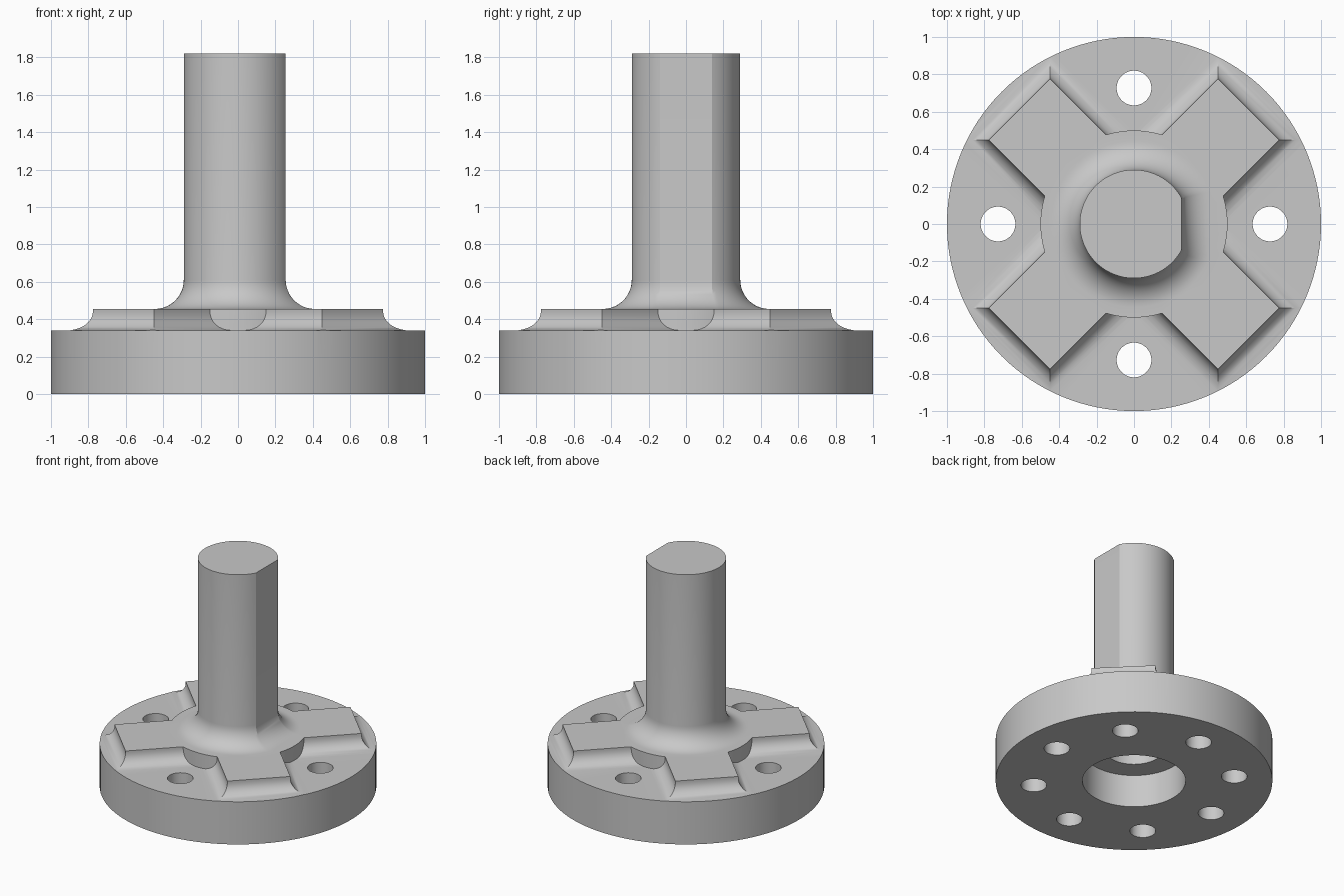
import bpy, bmesh, math
from math import pi, sin, cos

if "Cube" in bpy.data.objects:
    bpy.data.objects.remove(bpy.data.objects["Cube"])

STEEL = bpy.data.materials.new("steel_grey")
STEEL.diffuse_color = (0.58, 0.58, 0.58, 1)
STEEL.use_nodes = True
STEEL.node_tree.nodes["Principled BSDF"].inputs["Base Color"].default_value = STEEL.diffuse_color

FLANGE_TOP, PAD_TOP, SHAFT_TOP = 0.34, 0.455, 1.82


def loft(name, rings):
    """Closed solid through rings of equal point count, listed bottom to top."""
    bm = bmesh.new()
    loops = [[bm.verts.new(p) for p in ring] for ring in rings]
    n = len(loops[0])
    for a, b in zip(loops, loops[1:]):
        for i in range(n):
            j = (i + 1) % n
            bm.faces.new((a[i], a[j], b[j], b[i]))
    bm.faces.new(loops[0][::-1])
    bm.faces.new(loops[-1])
    mesh = bpy.data.meshes.new(name)
    bm.to_mesh(mesh)
    bm.free()
    mesh.materials.append(STEEL)
    obj = bpy.data.objects.new(name, mesh)
    bpy.context.collection.objects.link(obj)
    return obj


def cylinder(name, r, z0, z1, x=0, y=0, n=48):
    return loft(name, [[(x + r * cos(2 * pi * i / n), y + r * sin(2 * pi * i / n), z)
                        for i in range(n)] for z in (z0, z1)])


def boolean(target, tool, operation):
    mod = target.modifiers.new("cut", 'BOOLEAN')
    mod.operation, mod.solver, mod.object = operation, 'EXACT', tool
    bpy.context.view_layer.objects.active = target
    bpy.ops.object.modifier_apply(modifier=mod.name)
    bpy.data.objects.remove(tool)


def fillet(radius, floor, steps):
    """(outward offset, height) pairs of a concave quarter round, bottom to top."""
    return [(radius * (1 - sin(t)), floor + radius * (1 - cos(t)))
            for t in (pi / 2 * k / steps for k in range(steps + 1))]


def beam(name, angle):
    """Bar across the flange with a filleted foot."""
    f = fillet(0.1, FLANGE_TOP, 8)
    levels = [(0.1, 0.2)] + f + [(0.0, PAD_TOP)]
    c, s = cos(angle), sin(angle)
    rings = []
    for o, z in levels:
        a, b = 0.866 + o, 0.231 + o
        rings.append([(x * c - y * s, x * s + y * c, z)
                      for x, y in ((a, b), (-a, b), (-a, -b), (a, -b))])
    return loft(name, rings)


def d_outline(o, z, n=80):
    """Round shaft section with one flat on +x, grown outward by o."""
    r, flat = 0.29 + o, 0.255 + o
    t0 = math.acos(flat / r)
    return [(r * cos(t), r * sin(t), z)
            for t in (t0 + (2 * pi - 2 * t0) * i / n for i in range(n + 1))]


# Raised cross and hub on a slab, trimmed to the round flange
body = cylinder("flanged_shaft", 1.0, 0.0, 1.0, n=128)
shape = loft("slab", [[(-1.3, -1.3, z), (1.3, -1.3, z), (1.3, 1.3, z), (-1.3, 1.3, z)]
                      for z in (-0.5, FLANGE_TOP)])
boolean(shape, beam("cross_bar_a", pi / 4), 'UNION')
boolean(shape, beam("cross_bar_b", -pi / 4), 'UNION')
boolean(shape, cylinder("hub", 0.5, 0.2, PAD_TOP, n=96), 'UNION')
boolean(body, shape, 'INTERSECT')

# Shaft with flat and flared foot
levels = [(0.155, 0.4)] + fillet(0.155, PAD_TOP, 12) + [(0.0, SHAFT_TOP)]
boolean(body, loft("shaft", [d_outline(o, z) for o, z in levels]), 'UNION')

# Stepped bore from below
boolean(body, cylinder("bore", 0.373, -0.2, 0.26, n=64), 'DIFFERENCE')
boolean(body, cylinder("inner_bore", 0.21, 0.1, 0.5, n=64), 'DIFFERENCE')

# Bolt ring: through holes between the arms, blind holes under them
for k in range(8):
    a = k * pi / 4
    top = 0.6 if k % 2 == 0 else 0.3
    boolean(body, cylinder("bolt_hole", 0.093, -0.2, top, 0.727 * cos(a), 0.727 * sin(a), 40),
            'DIFFERENCE')

# Smooth curves, crisp edges
bpy.ops.object.select_all(action='DESELECT')
body.select_set(True)
bpy.context.view_layer.objects.active = body
bpy.ops.object.shade_smooth_by_angle(angle=math.radians(25))
